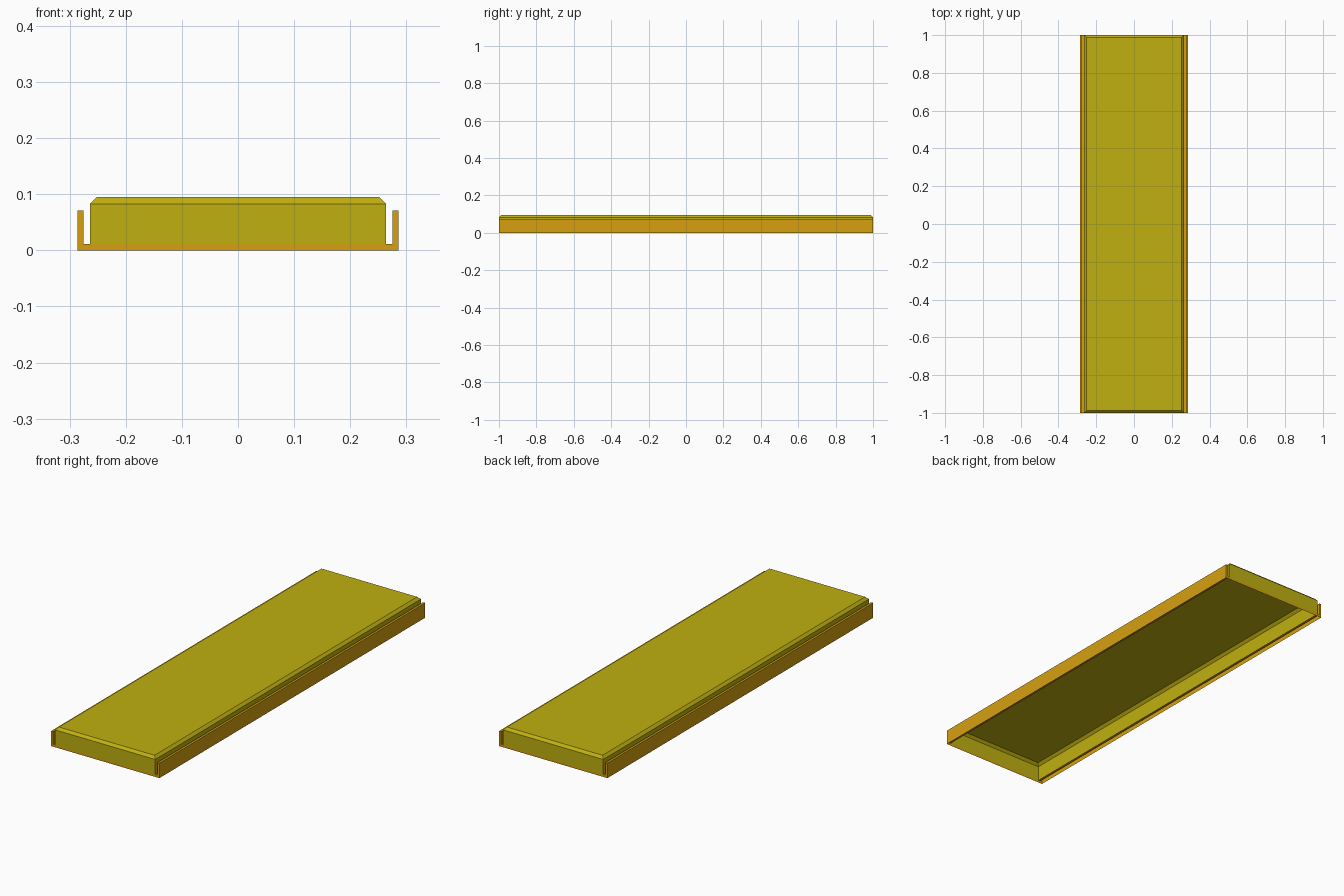
import bpy, bmesh

if "Cube" in bpy.data.objects:
    bpy.data.objects.remove(bpy.data.objects["Cube"])

HALF = 1.0                      # half length along y
FLOOR = 0.011                   # top of the tray floor
COVER_X, INNER_X, OUTER_X = 0.264, 0.275, 0.286
RAIL_Z, SHOULDER_Z, TOP_Z = 0.071, 0.083, 0.095
CHAMFER = 0.012


def material(name, color):
    m = bpy.data.materials.new(name)
    m.diffuse_color = (*color, 1)
    m.use_nodes = True
    m.node_tree.nodes["Principled BSDF"].inputs["Base Color"].default_value = m.diffuse_color
    return m


def make_object(name, bm, mat):
    mesh = bpy.data.meshes.new(name)
    bm.to_mesh(mesh)
    bm.free()
    mesh.materials.append(mat)
    obj = bpy.data.objects.new(name, mesh)
    bpy.context.collection.objects.link(obj)
    return obj


amber = material("amber", (0.67, 0.35, 0.005))
olive = material("olive yellow", (0.53, 0.435, 0.005))

# Side rails: ledge, upright and outer wall, open underneath
profile = [(COVER_X, FLOOR), (INNER_X, FLOOR), (INNER_X, RAIL_Z),
           (OUTER_X, RAIL_Z), (OUTER_X, 0)]
for name, side in (("right_rail", 1), ("left_rail", -1)):
    bm = bmesh.new()
    front = [bm.verts.new((side * x, -HALF, z)) for x, z in profile]
    back = [bm.verts.new((side * x, HALF, z)) for x, z in profile]
    for i in range(len(profile) - 1):
        quad = [front[i], front[i + 1], back[i + 1], back[i]]
        bm.faces.new(quad if side > 0 else quad[::-1])
    make_object(name, bm, amber)

# End plates: U-shaped outline closing both ends of the tray
outline = [(x, z) for x, z in profile[1:]]
outline = outline + [(-x, z) for x, z in reversed(outline)]
for name, y in (("front_end_plate", -HALF), ("back_end_plate", HALF)):
    bm = bmesh.new()
    verts = [bm.verts.new((x, y, z)) for x, z in outline]
    face = bm.faces.new(verts)
    face.normal_update()
    if face.normal.y * y < 0:
        face.normal_flip()
    make_object(name, bm, amber)

# Cover: hollow panel with a chamfered rim, open at the bottom
bm = bmesh.new()
rings = []
for inset, z in ((0, FLOOR), (0, SHOULDER_Z), (CHAMFER, TOP_Z)):
    x, y = COVER_X - inset, HALF - inset
    rings.append([bm.verts.new((sx * x, sy * y, z))
                  for sx, sy in ((-1, -1), (1, -1), (1, 1), (-1, 1))])
for low, high in zip(rings, rings[1:]):
    for i in range(4):
        j = (i + 1) % 4
        bm.faces.new((low[i], low[j], high[j], high[i]))
bm.faces.new(rings[-1])
make_object("cover_panel", bm, olive)
